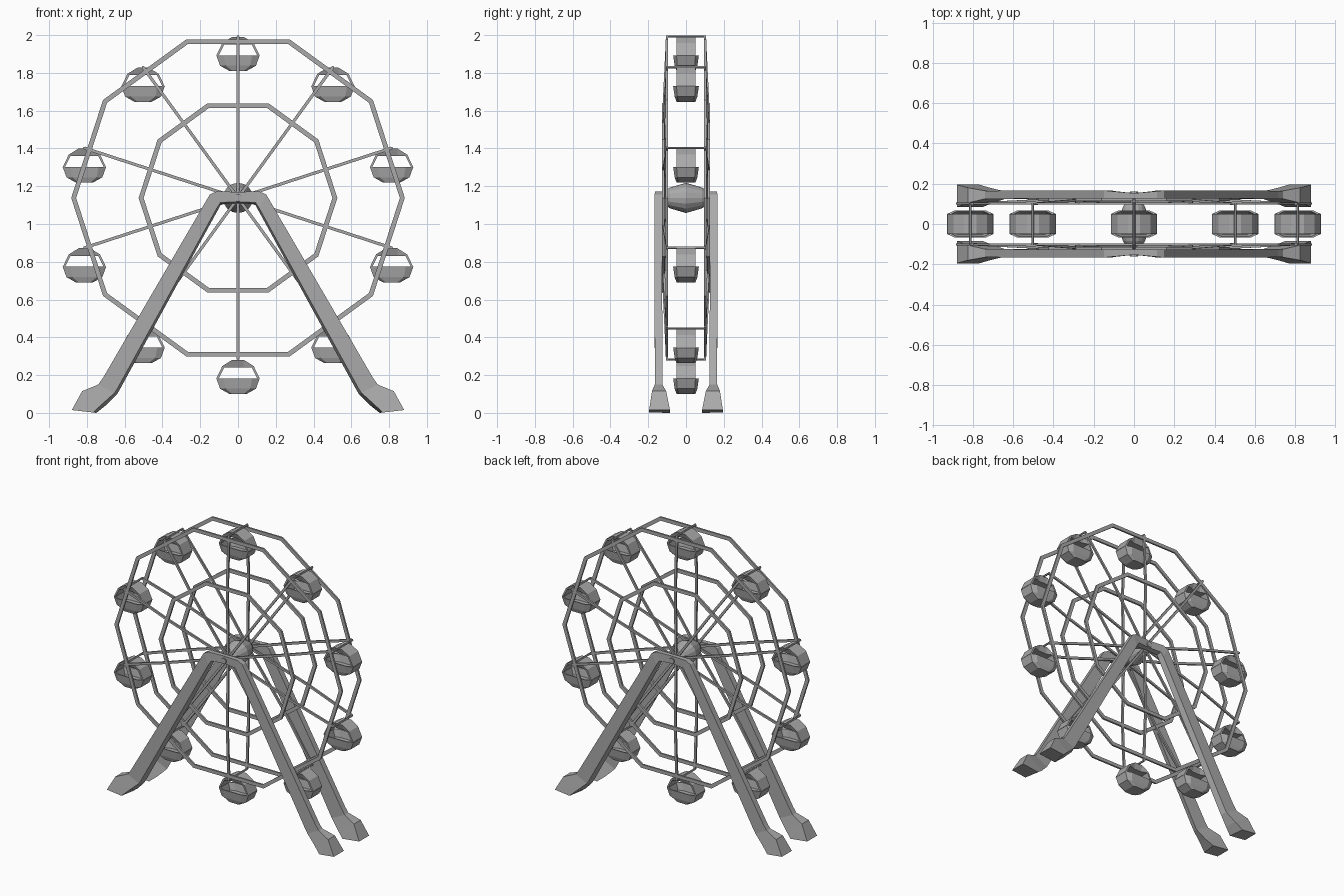
import bpy, bmesh, math
from mathutils import Vector

if "Cube" in bpy.data.objects:
    bpy.data.objects.remove(bpy.data.objects["Cube"])

CZ = 1.138          # wheel centre height
PIVOT = 0.855       # cabin pivot radius
N = 10

grey = bpy.data.materials.new("painted_steel_grey")
grey.diffuse_color = (0.40, 0.40, 0.40, 1)
grey.use_nodes = True
grey.node_tree.nodes["Principled BSDF"].inputs["Base Color"].default_value = grey.diffuse_color


def loft(name, loops, wrap=False, location=(0, 0, 0)):
    """Skin a row of equal-length point loops; cap the ends unless wrapped."""
    bm = bmesh.new()
    rows = [[bm.verts.new(p) for p in loop] for loop in loops]
    pairs = list(zip(rows, rows[1:]))
    if wrap:
        pairs.append((rows[-1], rows[0]))
    n = len(rows[0])
    for a, b in pairs:
        for i in range(n):
            j = (i + 1) % n
            bm.faces.new((a[i], a[j], b[j], b[i]))
    if not wrap:
        bm.faces.new(rows[0])
        bm.faces.new(rows[-1])
    bmesh.ops.recalc_face_normals(bm, faces=bm.faces[:])
    mesh = bpy.data.meshes.new(name)
    bm.to_mesh(mesh)
    bm.free()
    mesh.materials.append(grey)
    return place(name, mesh, location)


def place(name, mesh, location):
    ob = bpy.data.objects.new(name, mesh)
    ob.location = location
    bpy.context.collection.objects.link(ob)
    return ob


def polar(r, angle, y):
    return Vector((r * math.cos(angle), y, CZ + r * math.sin(angle)))


def circle(r, y, sides, z=0):
    return [(r * math.cos(math.tau * i / sides), y,
             z + r * math.sin(math.tau * i / sides)) for i in range(sides)]


# ten-sided rims, one pair large and one pair small
def rim(name, r, y, width, depth):
    loops = []
    for k in range(N):
        a = math.tau * k / N
        loops.append([polar(r, a, y - depth), polar(r, a, y + depth),
                      polar(r - width, a, y + depth), polar(r - width, a, y - depth)])
    loft(name, loops, wrap=True)


# spokes bow outwards at the small rim
def spoke(name, angle, side):
    w = 0.008
    across = Vector((-math.sin(angle), 0, math.cos(angle))) * w
    deep = Vector((0, 0.006, 0))
    loops = []
    for r, y in ((0.03, 0.108), (0.485, 0.118), (PIVOT, 0.1)):
        c = polar(r, angle, y * side)
        loops.append([c - across - deep, c + across - deep,
                      c + across + deep, c - across + deep])
    loft(name, loops)


# A-frame: feet, legs and crossbeam in one sweep
# (outer x, z), (inner x, z), near y, far y
FRAME = [((0.88, 0.015), (0.75, 0.0), 0.085, 0.195),
         ((0.825, 0.115), (0.70, 0.04), 0.105, 0.18),
         ((0.74, 0.15), (0.64, 0.10), 0.125, 0.165),
         ((0.715, 0.185), (0.625, 0.125), 0.125, 0.165),
         ((0.15, 1.155), (0.106, 1.075), 0.127, 0.167),
         ((0.115, 1.172), (0.09, 1.105), 0.127, 0.163),
         ((0.0, 1.17), (0.0, 1.11), 0.125, 0.153)]


def frame(name, side):
    def section(row, mx):
        (ox, oz), (ix, iz), y0, y1 = row
        t = 0.13      # sloping inner edge
        return [(mx * ox, side * y0, oz), (mx * ox, side * y1, oz),
                (mx * (ix + t * (ox - ix)), side * y1, iz + t * (oz - iz)),
                (mx * ix, side * y0, iz)]
    loops = [section(r, 1) for r in FRAME] + [section(r, -1) for r in FRAME[-2::-1]]
    loft(name, loops)


for side, label in ((-1, "front"), (1, "back")):
    rim(label + "_outer_rim", 0.883, side * 0.102, 0.026, 0.006)
    rim(label + "_inner_rim", 0.526, side * 0.121, 0.026, 0.007)
    for k in range(N):
        spoke(f"{label}_spoke_{k}", math.tau * (k + 0.5) / N, side)
    frame(label + "_support_frame", side)

# hub and axle
loft("hub", [circle(r, y, 16, CZ) for r, y in
             ((0.035, -0.115), (0.055, -0.085), (0.08, 0), (0.055, 0.085), (0.035, 0.115))])
loft("main_axle", [circle(0.02, y, 12, CZ) for y in (-0.162, 0.162)])


# cabin tub: long octagon plan, open at the top
def octagon(ax, ay, bx, by, z):
    quarter = [(ax, ay), (bx, by)]
    pts = quarter + [(-x, y) for x, y in quarter[::-1]]
    pts += [(-x, -y) for x, y in pts]
    return [(x, y, z) for x, y in pts]


tub = [octagon(0.045, 0.04, 0.03, 0.05, -0.183),
       octagon(0.095, 0.046, 0.065, 0.06, -0.155),
       octagon(0.115, 0.05, 0.075, 0.068, -0.10),
       octagon(0.106, 0.044, 0.07, 0.061, -0.10),
       octagon(0.09, 0.04, 0.06, 0.052, -0.15)]

# cabin canopy: end panels rising to a flat-topped roof
# (outer x, z), (inner x, z), outer half width, inner half width
CANOPY = [((0.115, -0.102), (0.103, -0.102), 0.05, 0.05),
          ((0.083, -0.035), (0.073, -0.042), 0.05, 0.05),
          ((0.03, -0.002), (0.03, -0.042), 0.05, 0.034)]


def canopy_section(row, m):
    (ox, oz), (ix, iz), wo, wi = row
    return [(m * ox, -wo, oz), (m * ox, wo, oz), (m * ix, wi, iz), (m * ix, -wi, iz)]


canopy = [canopy_section(r, 1) for r in CANOPY] + \
         [canopy_section(r, -1) for r in CANOPY[::-1]]
hanger = [circle(0.007, y, 6) for y in (-0.106, 0.106)]

# cabins hang upright from the rim pivots
parts = {}
for k in range(N):
    where = polar(PIVOT, math.tau * (k + 0.5) / N, 0)
    for name, loops in (("cabin_tub", tub), ("cabin_canopy", canopy), ("cabin_hanger", hanger)):
        if name in parts:
            place(f"{name}_{k}", parts[name], where)
        else:
            parts[name] = loft(f"{name}_{k}", loops, location=where).data
